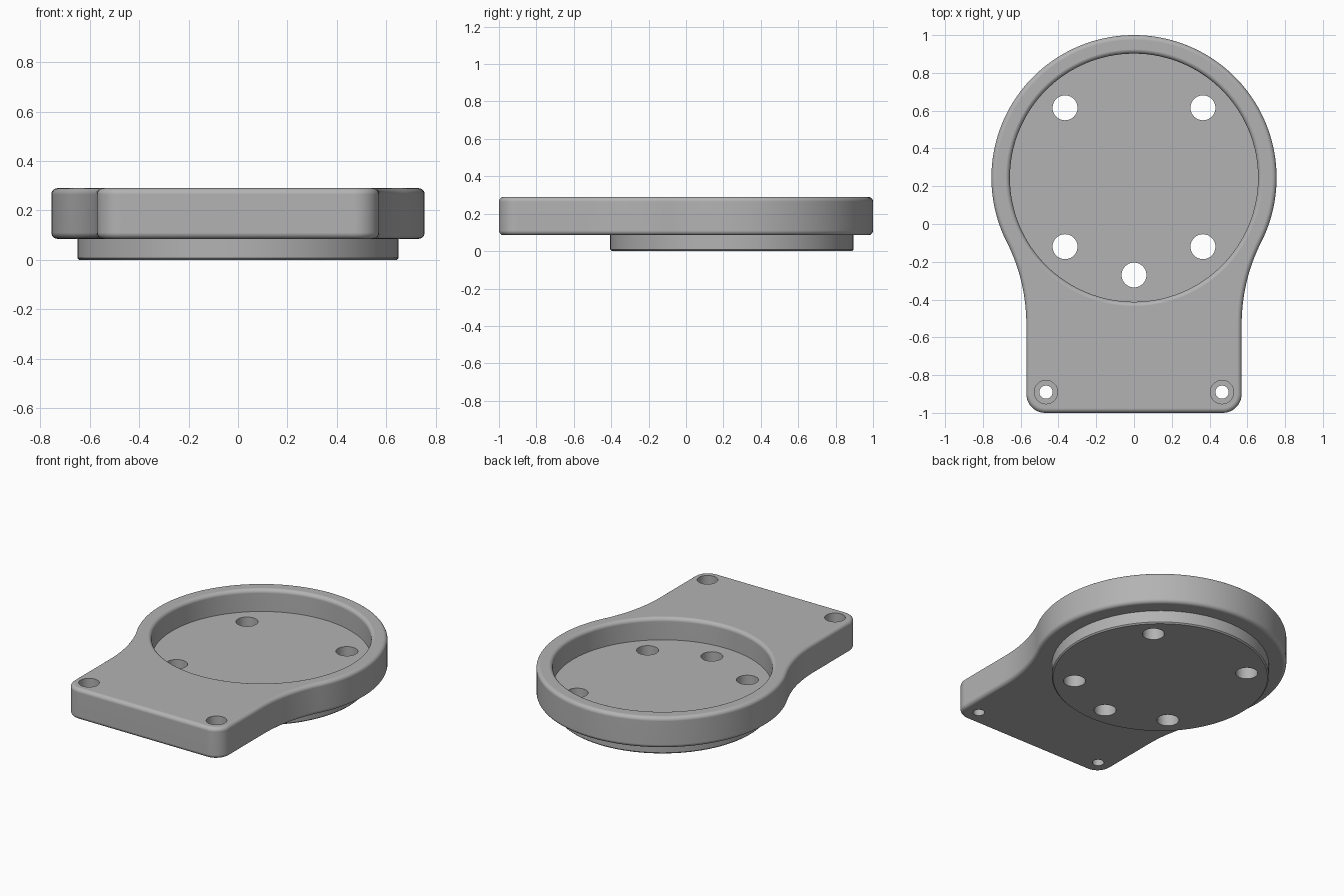
import bpy, bmesh, math
from math import pi, sin, cos

if "Cube" in bpy.data.objects:
    bpy.data.objects.remove(bpy.data.objects["Cube"])

CY, R = 0.245, 0.755              # ring centre and outer radius
HALF, NECK_Y = 0.57, -0.53        # plate half width, start of neck curve
NECK_R = 0.961                    # concave neck radius
Z0, Z1, FIL = 0.085, 0.29, 0.025  # body bottom, top, edge fillet

grey = bpy.data.materials.new("grey")
grey.diffuse_color = (0.45, 0.45, 0.45, 1)
grey.use_nodes = True
grey.node_tree.nodes["Principled BSDF"].inputs["Base Color"].default_value = grey.diffuse_color


def arc(cx, cy, r, a0, a1, n):
    return [(cx + r * cos(a0 + (a1 - a0) * i / n), cy + r * sin(a0 + (a1 - a0) * i / n))
            for i in range(n + 1)]


def outline(d):
    """Plate outline, inset by d, counter-clockwise."""
    t = math.atan2(NECK_Y - CY, HALF + NECK_R)
    right = arc(HALF - 0.1, -0.9, 0.1 - d, -pi / 2, 0, 10)
    right += arc(HALF + NECK_R, NECK_Y, NECK_R + d, pi, pi + t, 16)
    right += arc(0, CY, R - d, t, pi / 2, 48)[1:]
    left = [(-x, y) for x, y in reversed(right[:-1])]
    return right + left


def loft(name, loops):
    """Solid through stacked loops of 3D points, capped at both ends."""
    bm = bmesh.new()
    rows = [[bm.verts.new(p) for p in loop] for loop in loops]
    n = len(rows[0])
    for a, b in zip(rows, rows[1:]):
        for i in range(n):
            j = (i + 1) % n
            bm.faces.new((a[i], a[j], b[j], b[i]))
    bm.faces.new(rows[0][::-1])
    bm.faces.new(rows[-1])
    bmesh.ops.recalc_face_normals(bm, faces=bm.faces)
    me = bpy.data.meshes.new(name)
    bm.to_mesh(me)
    bm.free()
    me.materials.append(grey)
    ob = bpy.data.objects.new(name, me)
    bpy.context.collection.objects.link(ob)
    return ob


def lathe(name, x, y, profile, n):
    return loft(name, [[(x + r * cos(2 * pi * i / n), y + r * sin(2 * pi * i / n), z)
                        for i in range(n)] for r, z in profile])


# Plate with rounded top and bottom edges
steps = [i * pi / 12 for i in range(7)]
levels = [(FIL * (1 - sin(a)), Z0 + FIL * (1 - cos(a))) for a in steps]
levels += [(d, Z0 + Z1 - z) for d, z in reversed(levels)]
body = loft("mounting_plate", [[(x, y, z) for x, y in outline(d)] for d, z in levels])

# Round boss under the plate
boss = lathe("round_boss", 0, CY, [(0.642, 0), (0.65, 0.008), (0.65, 0.12)], 128)

# Recess cutter with rounded mouth
mouth = [(0.682 - FIL * cos(a), 0.2653 + FIL * sin(a)) for a in steps]
cutters = [lathe("recess_cutter", 0, CY, [(0.657, 0.145)] + mouth + [(0.682, 0.4)], 128)]

# Bolt holes in the floor
for x, y in [(0.365, 0.615), (-0.365, 0.615), (0.365, -0.12), (-0.365, -0.12), (0, -0.27)]:
    cutters.append(lathe("bolt_hole_cutter", x, y, [(0.066, -0.1), (0.066, 0.4)], 40))

# Counterbored screw holes in the plate corners
for s in (-1, 1):
    cutters.append(lathe("screw_hole_cutter", s * 0.466, -0.89,
                         [(0.035, -0.1), (0.035, 0.17), (0.062, 0.17), (0.062, 0.4)], 36))

for ob, op in [(boss, 'UNION')] + [(c, 'DIFFERENCE') for c in cutters]:
    m = body.modifiers.new("cut", 'BOOLEAN')
    m.operation, m.solver, m.object = op, 'EXACT', ob

# Bake the booleans and drop the helpers
bpy.context.view_layer.update()
dg = bpy.context.evaluated_depsgraph_get()
mesh = bpy.data.meshes.new_from_object(body.evaluated_get(dg))
body.modifiers.clear()
body.data = mesh
for ob in [boss] + cutters:
    bpy.data.objects.remove(ob)

bpy.context.view_layer.objects.active = body
body.select_set(True)
bpy.ops.object.shade_smooth_by_angle(angle=math.radians(30))
wn = body.modifiers.new("even_normals", 'WEIGHTED_NORMAL')
wn.keep_sharp = True
